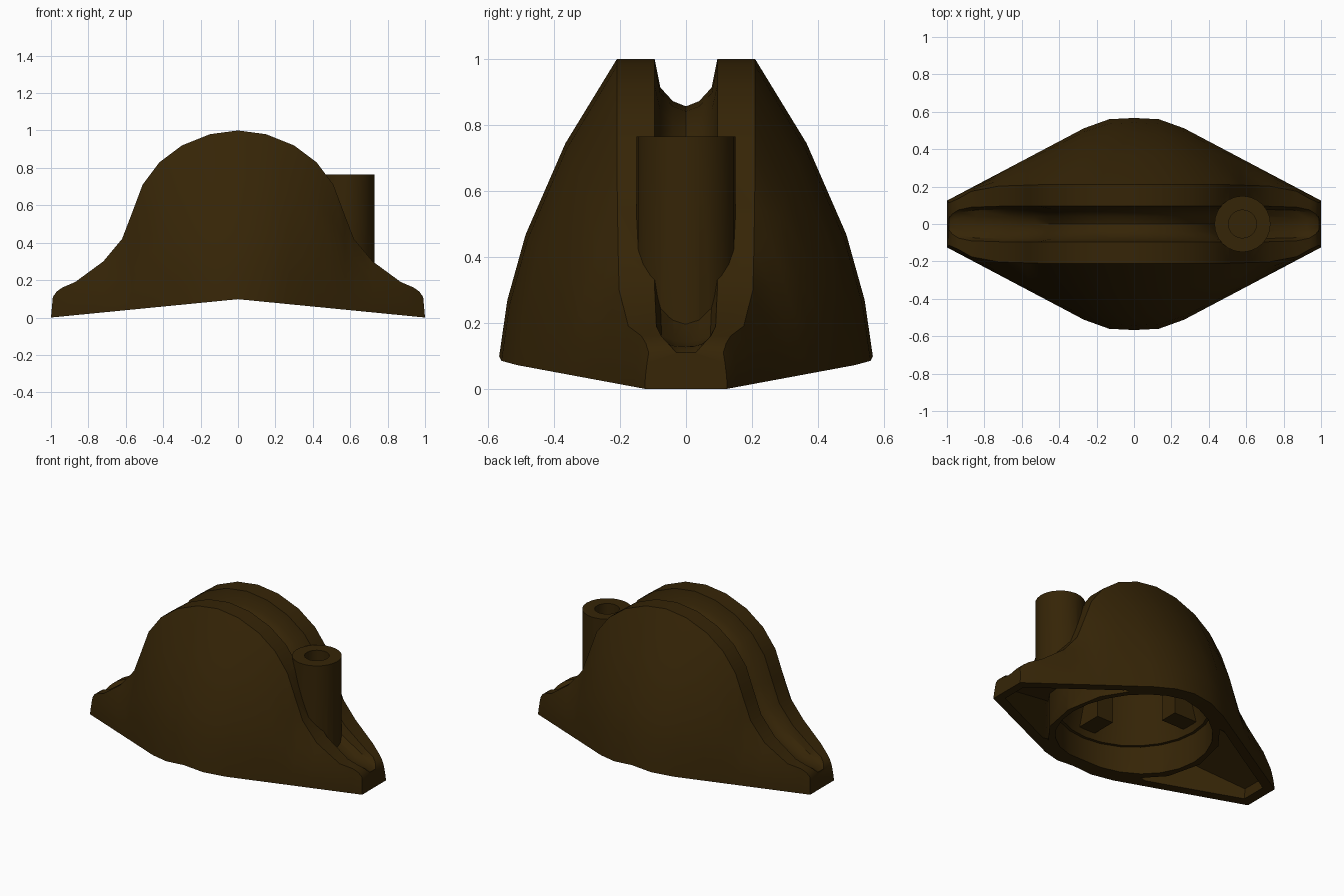
import bpy, bmesh, math
from mathutils import Vector

if "Cube" in bpy.data.objects:
    bpy.data.objects.remove(bpy.data.objects["Cube"])

mat = bpy.data.materials.new("dark_brown")
mat.diffuse_color = (0.036, 0.018, 0.002, 1)
mat.use_nodes = True
mat.node_tree.nodes["Principled BSDF"].inputs["Base Color"].default_value = mat.diffuse_color


def make(name, bm):
    bmesh.ops.recalc_face_normals(bm, faces=bm.faces)
    if bm.calc_volume(signed=True) < 0:
        bmesh.ops.reverse_faces(bm, faces=bm.faces)
    me = bpy.data.meshes.new(name)
    bm.to_mesh(me)
    bm.free()
    ob = bpy.data.objects.new(name, me)
    bpy.context.collection.objects.link(ob)
    me.materials.append(mat)
    return ob


def cylinder(name, r, z0, z1, x=0, n=24, r_top=None):
    bm = bmesh.new()
    bmesh.ops.create_cone(bm, cap_ends=True, segments=n, radius1=r, radius2=r_top or r, depth=z1 - z0)
    bmesh.ops.translate(bm, verts=bm.verts, vec=(x, 0, (z0 + z1) / 2))
    return make(name, bm)


def boolean(target, tool, op):
    tool.hide_render = True
    m = target.modifiers.new(op, 'BOOLEAN')
    m.object, m.operation, m.solver = tool, op, 'EXACT'
    bpy.context.view_layer.objects.active = target
    bpy.ops.object.modifier_apply(modifier=m.name)
    bpy.data.objects.remove(tool)


def smooth(ob):
    bpy.ops.object.select_all(action='DESELECT')
    ob.select_set(True)
    bpy.context.view_layer.objects.active = ob
    bpy.ops.object.shade_smooth_by_angle(angle=math.radians(38))


def brim(x):
    """Half width of the hat at the bottom edge."""
    pts = [(0, .567), (.134, .56), (.267, .512), (1, .125)]
    for (a, ya), (b, yb) in zip(pts, pts[1:]):
        if x <= b:
            return ya + (yb - ya) * (x - a) / (b - a)
    return .125


# Hat body: cross-sections lofted along x
# x, ridge height, ridge half width, groove half width, groove depth
half = [(0, 1, .21, .095, .143), (.15, .98, .21, .095, .143), (.3, .92, .21, .095, .143),
        (.42, .83, .21, .095, .143), (.51, .71, .21, .095, .14), (.57, .55, .208, .095, .135),
        (.62, .42, .206, .095, .12), (.72, .30, .203, .095, .092), (.87, .19, .175, .09, .058),
        (.94, .16, .135, .075, .036), (.97, .138, .122, .055, .015), (.99, .11, .113, .03, .001)]
stations = [(-s[0],) + s[1:] for s in half[:0:-1]] + half
bm = bmesh.new()
rings = []
for i, (x, zt, yr, yg, d) in enumerate(stations):
    a, b = stations[max(i - 1, 0)], stations[min(i + 1, len(stations) - 1)]
    t = Vector((b[0] - a[0], 0, b[1] - a[1])).normalized()
    n = Vector((-t.z, 0, t.x))
    xb = math.copysign(1, x) if abs(x) > .98 else x * (.89 if abs(x) < .35 else 1)
    yb, zb = brim(abs(xb)), .098 - .098 * abs(xb)
    side = [Vector((xb + (x - xb) * h, yr + (yb - yr) * w, zb + (zt - zb) * h))
            for h, w in ((0, 1), (.19, .93), (.41, .775), (.717, .437), (1, 0))]
    groove = [Vector((x, yg * w, zt)) - n * d * k for w, k in ((1, 0), (.82, .6), (.42, .89))]
    right = side + groove
    pts = right + [Vector((x, 0, zt)) - n * d] + [Vector((p.x, -p.y, p.z)) for p in reversed(right)]
    rings.append([bm.verts.new(p) for p in pts])
count = len(rings[0])
for r0, r1 in zip(rings, rings[1:]):
    for k in range(count):
        j = (k + 1) % count
        bm.faces.new((r0[k], r0[j], r1[j], r1[k]))
bm.faces.new(rings[0])
bm.faces.new(rings[-1])
hat = make("hat_body", bm)

# Plume socket standing in the groove
boolean(hat, cylinder("plume_socket", .15, .16, .765, .58), 'UNION')
boolean(hat, cylinder("socket_hole", .075, .4, .9, .58, 20), 'DIFFERENCE')

# Round head opening, tapering in its upper part
boolean(hat, cylinder("head_bore", .475, -.2, .25), 'DIFFERENCE')
boolean(hat, cylinder("upper_bore", .47, .2, .56, r_top=.37), 'DIFFERENCE')

# Tapered pocket under each end: plan outline with a sloping ceiling
plan = [(.355, .38, 1), (.465, .235, 1), (.515, 0, 1), (.465, -.235, 1), (.355, -.38, 1),
        (.4, -.39, .9), (.94, -.095, .85), (.94, .095, .85), (.4, .39, .9)]
for s in (-1, 1):
    bm = bmesh.new()
    low = [bm.verts.new((s * x, y, -.1)) for x, y, w in plan]
    top = [bm.verts.new((s * x, y * w, .27 - .44 * (x - .49))) for x, y, w in plan]
    for k in range(len(plan)):
        j = (k + 1) % len(plan)
        bm.faces.new((low[k], low[j], top[j], top[k]))
    bm.faces.new(low)
    bm.faces.new(top)
    boolean(hat, make("end_pocket", bm), 'DIFFERENCE')
smooth(hat)

# Four grip ribs inside the head opening
for k in range(4):
    bm = bmesh.new()
    bmesh.ops.create_cube(bm, size=1)
    bmesh.ops.scale(bm, verts=bm.verts, vec=(.17, .12, .28))
    bmesh.ops.translate(bm, verts=bm.verts, vec=(.355, 0, .43))
    for v in bm.verts:  # outer face leans with the tapering wall
        if v.co.x > .4 and v.co.z > .5:
            v.co.x = .385
    rib = make("grip_rib_%d" % (k + 1), bm)
    rib.rotation_euler.z = k * math.pi / 2
